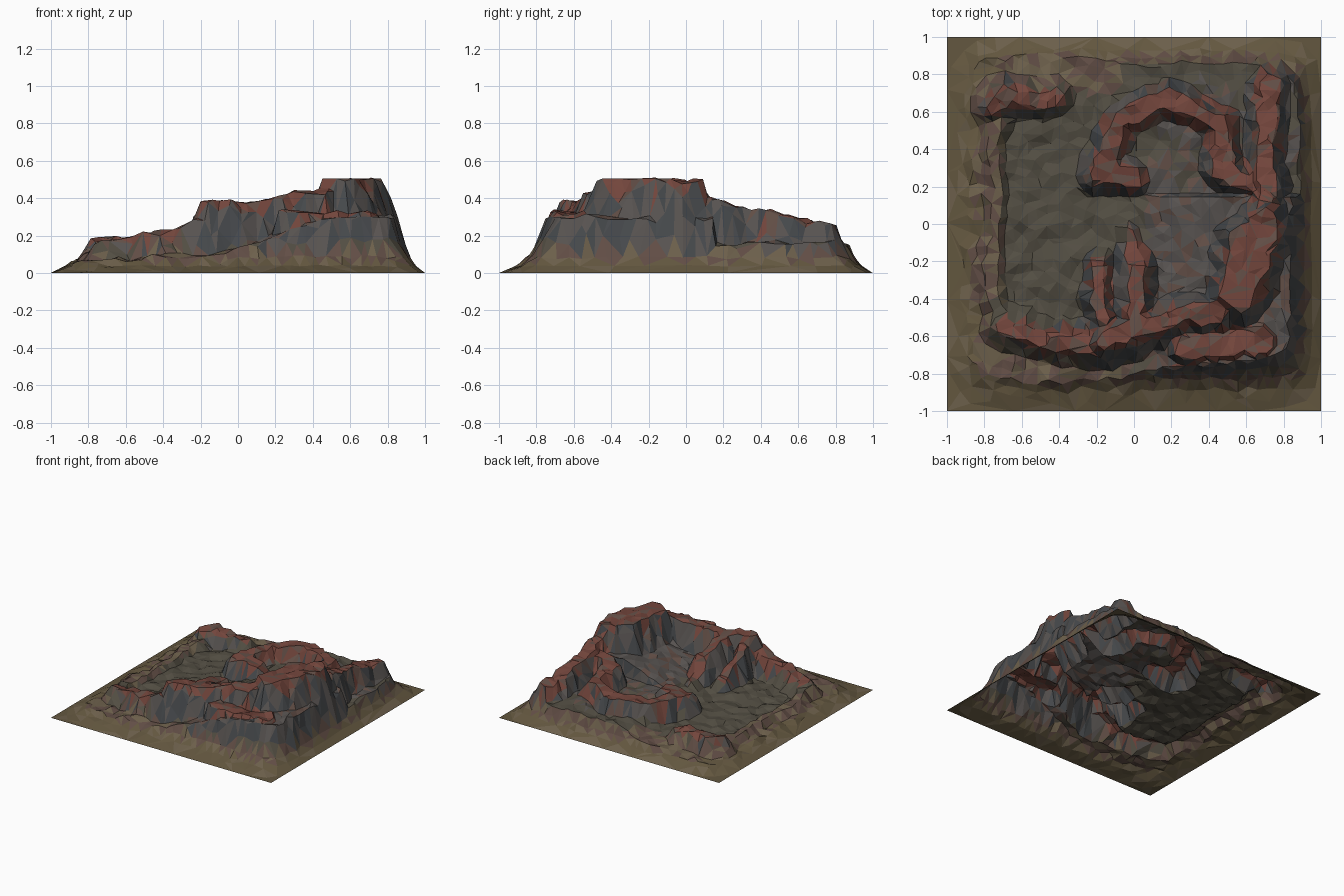
import bpy, bmesh, random
from mathutils import Vector, noise

if "Cube" in bpy.data.objects:
    bpy.data.objects.remove(bpy.data.objects["Cube"])

random.seed(4)
N = 110                                    # dense grid, decimated afterwards

# Ridge crests: flat half-width, falloff width, then (x, y, height) points
RIDGES = [
    (0.07, 0.24, [(0.58, -0.40, 0.50), (0.68, -0.2, 0.52), (0.70, 0.0, 0.50)]),      # main massif
    (0.07, 0.20, [(0.52, -0.36, 0.505), (0.60, -0.08, 0.505)]),
    (0.05, 0.16, [(0.68, 0.04, 0.47), (0.70, 0.13, 0.41), (0.71, 0.4, 0.33), (0.72, 0.75, 0.26)]),
    (0.05, 0.18, [(-0.15, -0.62, 0.38), (0.06, -0.55, 0.385), (0.2, -0.5, 0.41), (0.45, -0.47, 0.44)]),
    (0.04, 0.18, [(0.0, -0.5, 0.38), (0.03, -0.25, 0.31), (0.0, -0.08, 0.18)]),       # inner spur
    (0.04, 0.13, [(-0.16, -0.5, 0.33), (-0.2, -0.2, 0.19)]),
    (0.05, 0.15, [(-0.68, -0.55, 0.17), (-0.42, -0.64, 0.22), (-0.22, -0.64, 0.28)]), # front left
    (0.07, 0.10, [(0.28, -0.66, 0.32), (0.68, -0.62, 0.32)]),                         # front terrace
    (0.05, 0.15, [(0.68, 0.2, 0.34), (0.48, 0.3, 0.31), (0.46, 0.55, 0.28), (0.15, 0.67, 0.27),
                  (-0.06, 0.55, 0.26), (-0.17, 0.28, 0.25), (0.0, 0.25, 0.23)]),      # back ring
    (0.04, 0.15, [(-0.42, 0.68, 0.17), (-0.68, 0.68, 0.205), (-0.76, 0.62, 0.18)]),   # back left
    (0.03, 0.12, [(-0.76, 0.6, 0.14), (-0.74, 0.2, 0.10), (-0.77, -0.3, 0.11), (-0.7, -0.55, 0.15)]),
]
# Height limit towards the outer edge, and the valley floor from left to right
CAP = [(0, 0.6), (0.73, 0.53), (0.77, 0.33), (0.82, 0.18), (0.87, 0.085), (0.92, 0.04), (1.0, 0.0)]
FLOOR = [(-1, 0.05), (-0.6, 0.07), (-0.15, 0.10), (0.2, 0.20), (0.45, 0.29), (1, 0.30)]


def lerp_table(table, t):
    for (a, u), (b, v) in zip(table, table[1:]):
        if t <= b:
            return u + (v - u) * max(0, (t - a) / (b - a))
    return table[-1][1]


def ridge_height(p, flat, fall, pts):
    best = 0
    for a, b in zip(pts, pts[1:]):
        pa, pb = Vector(a[:2]), Vector(b[:2])
        d = pb - pa
        t = min(1, max(0, (p - pa).dot(d) / d.length_squared))
        dist = (p - pa - d * t).length
        s = min(1, max(0, (dist - flat) / fall))
        best = max(best, (a[2] + (b[2] - a[2]) * t) * (1 - s) ** 1.2)
    return best


def height(x, y):
    edge = max(abs(x), abs(y))
    fade = max(0, min(1, (1 - edge) / 0.12))
    # warped position breaks the cliffs into gullies
    n1 = noise.noise_vector(Vector((x * 5, y * 5, 1.3)))
    n2 = noise.noise_vector(Vector((x * 13, y * 13, 7.1)))
    p = Vector((x + 0.035 * n1.x + 0.025 * n2.x, y + 0.035 * n1.y + 0.025 * n2.y))
    floor = lerp_table(FLOOR, x)
    if y > 0.15:
        floor = min(floor, 0.16)
    h = max(floor, max(ridge_height(p, *r) for r in RIDGES))
    h += 0.022 * n2.z + 0.015 * n1.z
    # rounded-square limit, with the right cliff further out than the front one
    ex = max(0, abs(x) - (0.06 if x > 0 else -0.01) * fade)
    ey = max(0, abs(y) + (0.035 if y < 0 else -0.02) * fade)
    e = (ex ** 9 + ey ** 9) ** (1 / 9) + fade * (0.025 * n2.x + 0.02 * n1.y)
    cap = lerp_table(CAP, max(e, edge - 0.08 * fade))
    top = 0.505 + 0.015 * (abs(y + 0.2) < 0.06 and x > 0.7)
    return max(0, min(h, cap, top)) if edge < 0.999 else 0


# Dense terrain sheet
bm = bmesh.new()
bmesh.ops.create_grid(bm, x_segments=N, y_segments=N, size=1)
for v in bm.verts:
    v.co.z = height(v.co.x, v.co.y)
bmesh.ops.triangulate(bm, faces=bm.faces[:])
me = bpy.data.meshes.new("terrain")
bm.to_mesh(me)
bm.free()
terrain = bpy.data.objects.new("mountain_terrain", me)
bpy.context.collection.objects.link(terrain)

# Reduce to irregular low-poly facets
dec = terrain.modifiers.new("facets", 'DECIMATE')
dec.ratio = 0.11
low = bpy.data.meshes.new_from_object(terrain.evaluated_get(bpy.context.evaluated_depsgraph_get()))
terrain.modifiers.clear()
terrain.data = low

# Rock and soil colours
for name, col in [("soil", (0.125, 0.095, 0.05)), ("dry_soil", (0.15, 0.115, 0.07)),
                  ("olive_rock", (0.085, 0.075, 0.055)), ("grey_rock", (0.095, 0.085, 0.08)),
                  ("dark_rock", (0.06, 0.065, 0.07)), ("red_rock", (0.17, 0.06, 0.045)),
                  ("brown_rock", (0.12, 0.075, 0.06))]:
    m = bpy.data.materials.new(name)
    m.diffuse_color = (*col, 1)
    m.use_nodes = True
    m.node_tree.nodes["Principled BSDF"].inputs["Base Color"].default_value = m.diffuse_color
    low.materials.append(m)

for f in low.polygons:
    x, y, z = f.center
    edge = max(abs(x), abs(y))
    crest = max(ridge_height(Vector((x, y)), r[0], 0.1, r[2]) for r in RIDGES)
    r = random.random()
    if z < 0.06 and edge > 0.8:
        i = 0 if r < 0.8 else 1
    elif z < 0.13 and edge > 0.7:
        i = 1 if r < 0.4 else 6
    elif z > 0.15 and crest > 0.85 * z and f.normal.z > 0.35:
        i = 5 if r < 0.75 else 6
    elif f.normal.z < 0.5:
        i = 4 if r < 0.5 else 3
    elif z < 0.16:
        i = 2
    else:
        i = 3 if r < 0.7 else 6
    f.material_index = i
    f.use_smooth = False
